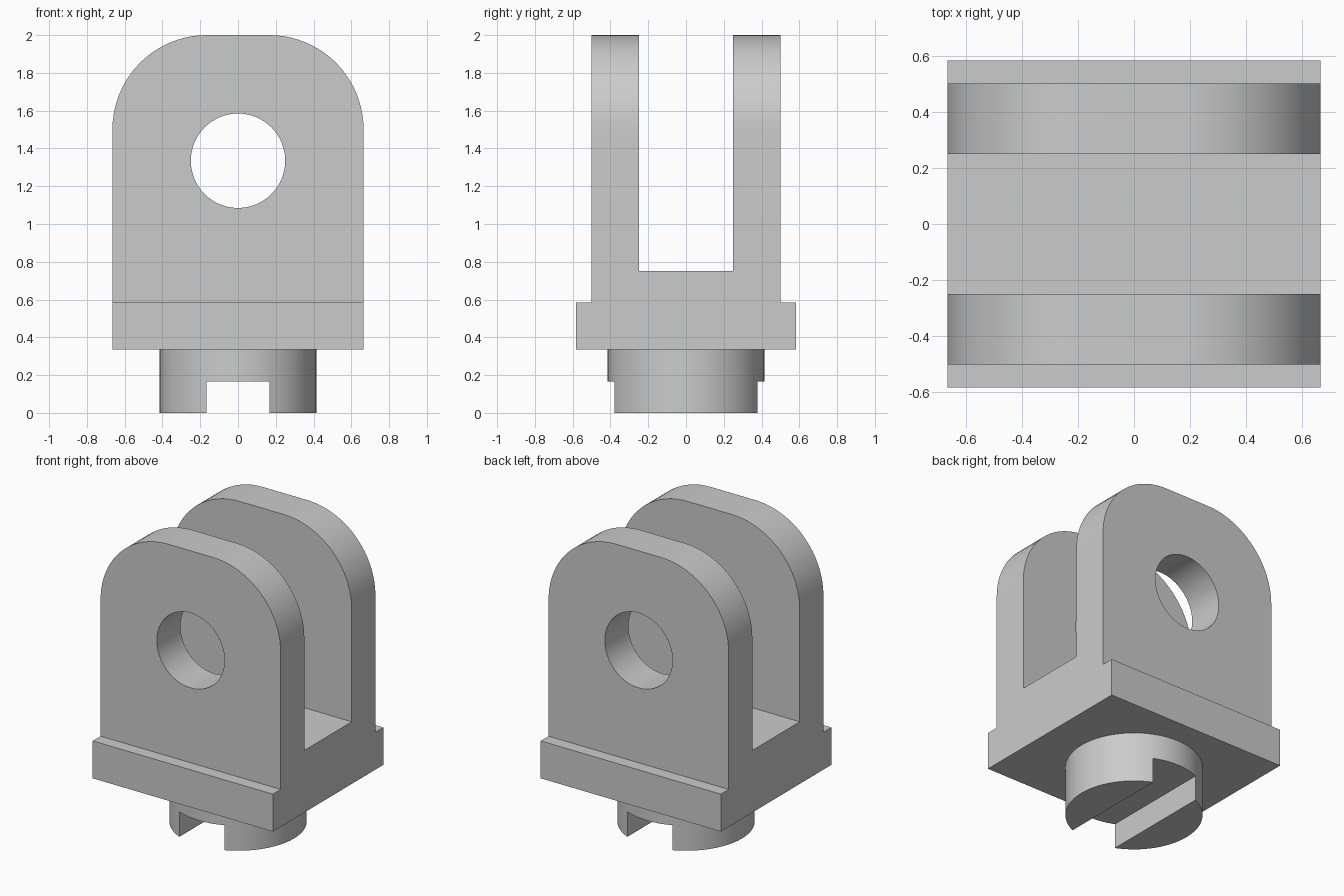
import bpy, bmesh, math
from mathutils import Vector

if "Cube" in bpy.data.objects:
    bpy.data.objects.remove(bpy.data.objects["Cube"])


def prism(name, outline, to3d, depth):
    """Extrude a closed 2D outline; to3d maps (u, v) to a start point."""
    bm = bmesh.new()
    face = bm.faces.new([bm.verts.new(to3d(u, v)) for u, v in outline])
    ext = bmesh.ops.extrude_face_region(bm, geom=[face])
    bmesh.ops.translate(bm, vec=Vector(depth),
                        verts=[g for g in ext["geom"] if isinstance(g, bmesh.types.BMVert)])
    bmesh.ops.recalc_face_normals(bm, faces=bm.faces)
    mesh = bpy.data.meshes.new(name)
    bm.to_mesh(mesh)
    bm.free()
    obj = bpy.data.objects.new(name, mesh)
    bpy.context.collection.objects.link(obj)
    return obj


def arc(cx, cy, r, a0, a1, n):
    return [(cx + r * math.cos(math.radians(a0 + (a1 - a0) * i / n)),
             cy + r * math.sin(math.radians(a0 + (a1 - a0) * i / n))) for i in range(n + 1)]


def combine(target, tool, operation):
    mod = target.modifiers.new(operation.lower(), "BOOLEAN")
    mod.operation, mod.solver, mod.object = operation, "EXACT", tool
    bpy.context.view_layer.objects.active = target
    bpy.ops.object.modifier_apply(modifier=mod.name)
    bpy.data.objects.remove(tool)


W = 0.665                                   # half width of plate and lugs

# Side section: plate with shoulders and two upright lugs
half = [(0.583, 0.335), (0.583, 0.585), (0.5, 0.585), (0.5, 2.0), (0.25, 2.0), (0.25, 0.75)]
section = half + [(-y, z) for y, z in reversed(half)]
clevis = prism("clevis_bracket", section, lambda y, z: (-W, y, z), (2 * W, 0, 0))

# Round the lug tops by intersecting with the front outline
front = [(-0.9, 0.1), (0.9, 0.1), (0.9, 1.0), (W, 1.0)]
front += arc(W - 0.5, 1.5, 0.5, 0, 90, 20) + arc(0.5 - W, 1.5, 0.5, 90, 180, 20) + [(-W, 1.0), (-0.9, 1.0)]
combine(clevis, prism("outline_tool", front, lambda x, z: (x, -0.8, z), (0, 1.6, 0)), "INTERSECT")

# Pin hole through both lugs
hole = arc(0, 1.335, 0.25, 0, 360, 64)[:-1]
combine(clevis, prism("hole_tool", hole, lambda x, z: (x, -0.8, z), (0, 1.6, 0)), "DIFFERENCE")

# Round stem with a slot across its lower end
stem = prism("stem", arc(0, 0, 0.415, 0, 360, 64)[:-1], lambda x, y: (x, y, 0), (0, 0, 0.45))
slot = [(-0.167, -0.2), (0.167, -0.2), (0.167, 0.167), (-0.167, 0.167)]
combine(stem, prism("slot_tool", slot, lambda x, z: (x, -0.8, z), (0, 1.6, 0)), "DIFFERENCE")
combine(clevis, stem, "UNION")

# Smooth curves, crisp edges
bpy.ops.object.select_all(action="DESELECT")
clevis.select_set(True)
bpy.context.view_layer.objects.active = clevis
bpy.ops.object.shade_smooth_by_angle(angle=math.radians(30))
